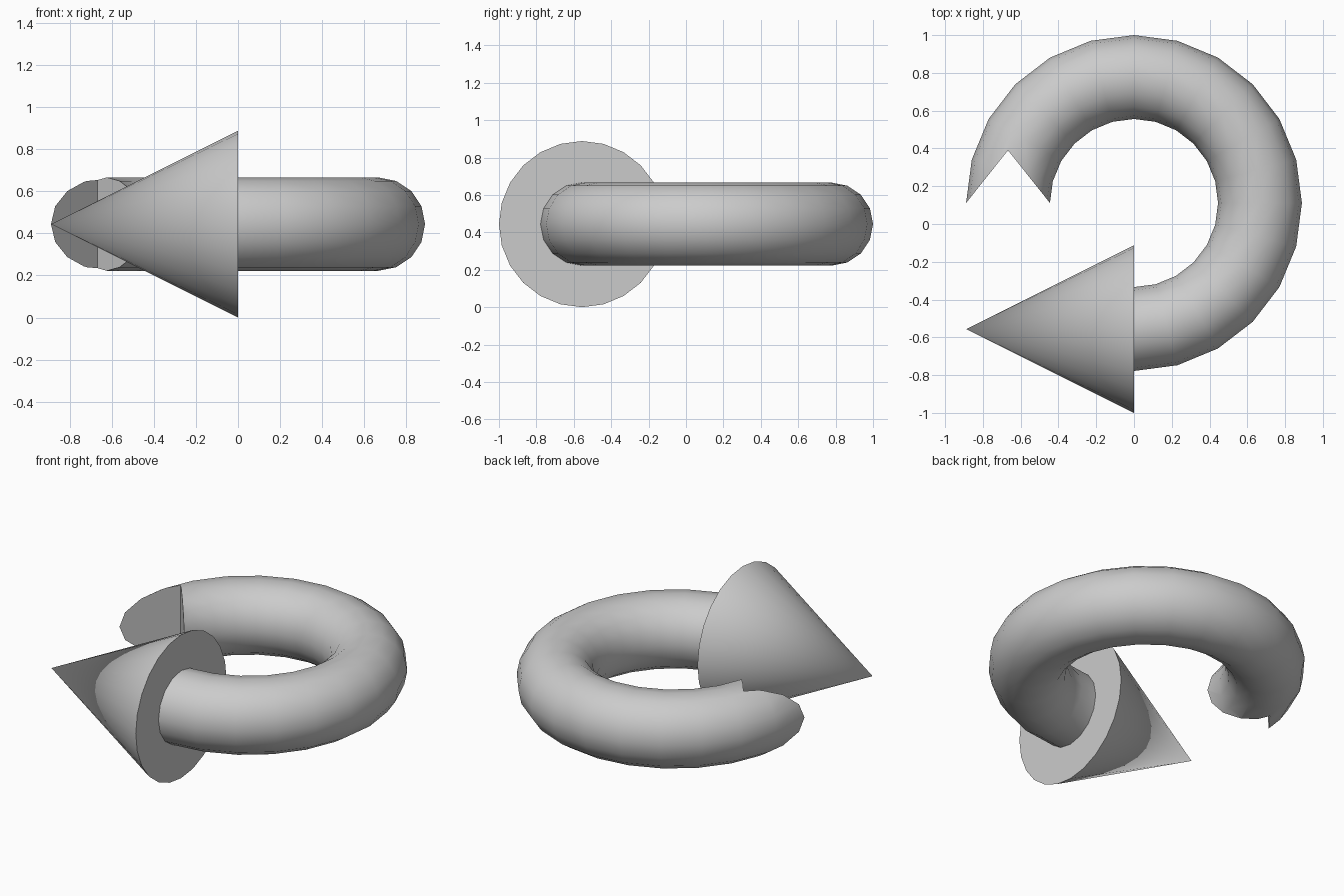
import bpy, bmesh, math
from mathutils import Matrix, Vector

cube = bpy.data.objects.get("Cube")
if cube:
    bpy.data.objects.remove(cube, do_unlink=True)

RING, TUBE, HEIGHT = 0.667, 0.222, 0.444
CENTRE = Vector((0, 0.111, HEIGHT))

grey = bpy.data.materials.new("grey")
grey.use_nodes = True
grey.diffuse_color = (0.6, 0.6, 0.6, 1)
grey.node_tree.nodes["Principled BSDF"].inputs["Base Color"].default_value = grey.diffuse_color


def make_object(name, bm):
    bmesh.ops.recalc_face_normals(bm, faces=bm.faces)
    mesh = bpy.data.meshes.new(name)
    bm.to_mesh(mesh)
    bm.free()
    mesh.materials.append(grey)
    obj = bpy.data.objects.new(name, mesh)
    bpy.context.collection.objects.link(obj)
    return obj


def select(obj):
    bpy.ops.object.select_all(action="DESELECT")
    obj.select_set(True)
    bpy.context.view_layer.objects.active = obj


# Curved shaft: a round section swept three quarters of a turn
bm = bmesh.new()
start = CENTRE - Vector((0, RING, 0))
section = bmesh.ops.create_circle(
    bm, cap_ends=True, segments=16, radius=TUBE,
    matrix=Matrix.Translation(start) @ Matrix.Rotation(math.pi / 2, 4, "Y"))
bmesh.ops.spin(bm, geom=bm.faces[:] + bm.edges[:] + bm.verts[:], cent=CENTRE,
               axis=(0, 0, 1), angle=math.radians(270), steps=18)
bmesh.ops.remove_doubles(bm, verts=bm.verts, dist=0.0001)
shaft = make_object("curved_shaft", bm)

# V-shaped notch cut into the tail end
bm = bmesh.new()
depth, spread = 0.279, 1.5
notch_y = CENTRE.y + depth
corners = [(-RING, notch_y),
           (-RING - TUBE * spread, notch_y - depth * spread),
           (-RING + TUBE * spread, notch_y - depth * spread)]
face = bm.faces.new([bm.verts.new((x, y, 0)) for x, y in corners])
walls = bmesh.ops.extrude_face_region(bm, geom=[face])["geom"]
bmesh.ops.translate(bm, vec=(0, 0, 1),
                    verts=[v for v in walls if isinstance(v, bmesh.types.BMVert)])
cutter = make_object("notch_cutter", bm)
cutter.hide_render = True

notch = shaft.modifiers.new("tail_notch", "BOOLEAN")
notch.operation = "DIFFERENCE"
notch.solver = "EXACT"
notch.object = cutter
select(shaft)
bpy.ops.object.modifier_apply(modifier=notch.name)
bpy.data.objects.remove(cutter, do_unlink=True)

# Arrow head: a cone pointing to the right side
bm = bmesh.new()
length = 2 * HEIGHT
bmesh.ops.create_cone(
    bm, cap_ends=True, segments=24, radius1=HEIGHT, radius2=0, depth=length,
    matrix=Matrix.Translation(start - Vector((length / 2, 0, 0)))
    @ Matrix.Rotation(-math.pi / 2, 4, "Y"))
head = make_object("arrow_head", bm)

for part in (shaft, head):
    select(part)
    bpy.ops.object.shade_smooth_by_angle(angle=math.radians(30))
